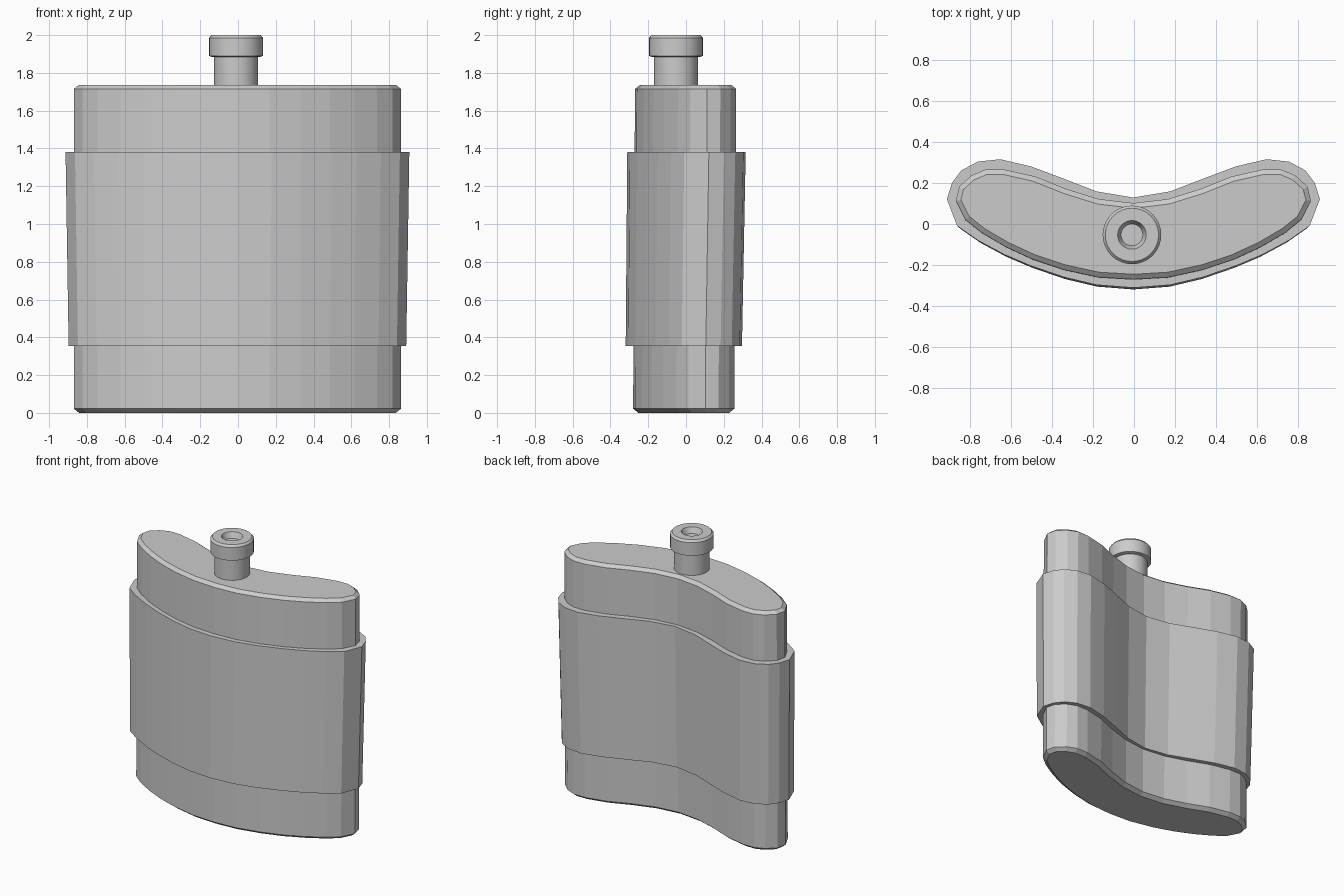
import bpy, bmesh, math

cube = bpy.data.objects.get("Cube")
if cube:
    bpy.data.objects.remove(cube, do_unlink=True)

metal = bpy.data.materials.new("brushed grey metal")
metal.use_nodes = True
GREY = (0.6, 0.6, 0.6, 1)
metal.diffuse_color = GREY
metal.node_tree.nodes["Principled BSDF"].inputs["Base Color"].default_value = GREY

# Right half of each kidney outline, from front middle to back middle
BODY = [(0, -.272), (.17, -.262), (.34, -.225), (.49, -.175), (.62, -.115),
        (.74, -.045), (.82, .02), (.866, .11), (.85, .18), (.79, .235),
        (.72, .264), (.63, .264), (.48, .23), (.33, .17), (.17, .12), (0, .1)]
SLEEVE = [(0, -.312), (.18, -.298), (.34, -.26), (.5, -.205), (.63, -.15),
          (.76, -.08), (.86, -.01), (.91, .12), (.885, .2), (.84, .26),
          (.76, .303), (.65, .315), (.5, .28), (.34, .22), (.18, .158), (0, .128)]


def mirrored(half):
    return half + [(-x, y) for x, y in reversed(half[1:-1])]


def inset(points, amount):
    """Move every outline point inward along its normal."""
    result = []
    for i, (x, y) in enumerate(points):
        ax, ay = points[i - 1]
        bx, by = points[(i + 1) % len(points)]
        tx, ty = bx - ax, by - ay
        length = math.hypot(tx, ty)
        result.append((x - ty / length * amount, y + tx / length * amount))
    return result


def placed(points, z, dy=0, scale=1):
    return [(x * scale - .003, y * scale + dy, z) for x, y in points]


def circle(radius, z, sides=32):
    angles = [2 * math.pi * i / sides for i in range(sides)]
    return [(-.01 + radius * math.cos(a), -.053 + radius * math.sin(a), z) for a in angles]


def loft(name, rings, cap_start=True, cap_end=True, smooth=False):
    """Bridge a stack of rings into a surface."""
    bm = bmesh.new()
    loops = [[bm.verts.new(p) for p in ring] for ring in rings]
    for low, high in zip(loops, loops[1:]):
        for i in range(len(low)):
            j = (i + 1) % len(low)
            bm.faces.new((low[i], low[j], high[j], high[i]))
    if cap_start:
        bm.faces.new(loops[0][::-1])
    if cap_end:
        bm.faces.new(loops[-1])
    mesh = bpy.data.meshes.new(name)
    bm.to_mesh(mesh)
    bm.free()
    mesh.materials.append(metal)
    obj = bpy.data.objects.new(name, mesh)
    bpy.context.collection.objects.link(obj)
    if smooth:
        bpy.ops.object.select_all(action='DESELECT')
        obj.select_set(True)
        bpy.context.view_layer.objects.active = obj
        bpy.ops.object.shade_smooth_by_angle(angle=math.radians(25))
    return obj


body = mirrored(BODY)
sleeve = mirrored(SLEEVE)

# Curved flask with chamfered base and shoulder
loft("flask_body", [
    placed(inset(body, .028), 0, -.008),
    placed(body, .022, -.008),
    placed(body, 1.715, .002),
    placed(inset(body, .025), 1.735, .002),
])

# Slightly flared wrap around the middle, with ledges meeting the body
loft("middle_sleeve", [
    placed(inset(body, .005), .355, -.006),
    placed(sleeve, .355, -.013, .982),
    placed(sleeve, 1.38, .001),
    placed(inset(body, .005), 1.38, 0),
], cap_start=False, cap_end=False)

# Neck and lipped cap with a shallow tapered recess
loft("neck", [circle(.117, 1.73), circle(.117, 1.89)], smooth=True)
loft("cap", [
    circle(.128, 1.885), circle(.143, 1.89), circle(.143, 1.985),
    circle(.13, 2), circle(.07, 2), circle(.053, 1.96),
], smooth=True)
